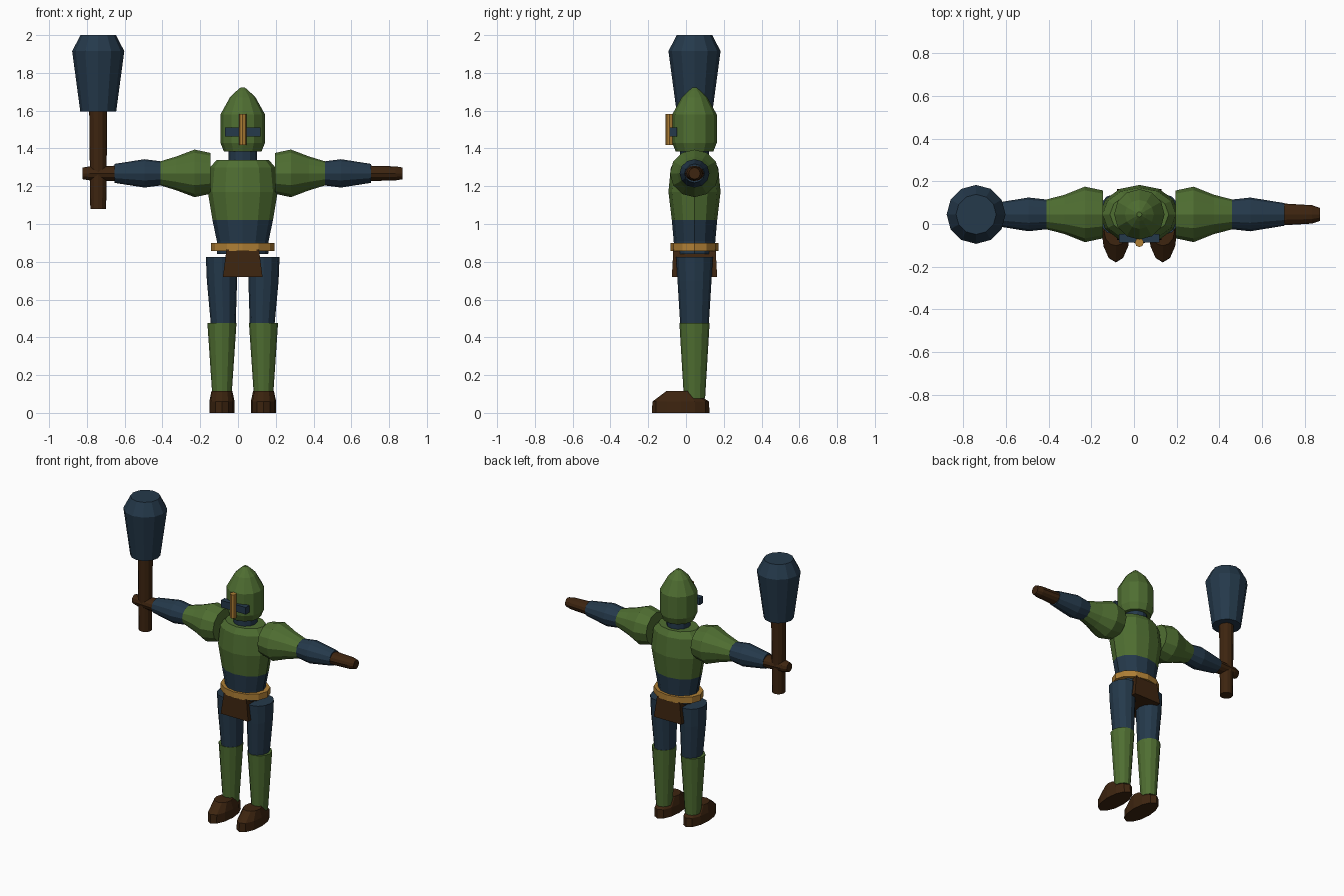
import bpy, bmesh, math
from mathutils import Vector

if "Cube" in bpy.data.objects:
    bpy.data.objects.remove(bpy.data.objects["Cube"])

CX, CY = 0.025, 0.045      # body axis
ARM_Z = 1.268


def material(name, rgb):
    m = bpy.data.materials.new(name)
    m.use_nodes = True
    m.diffuse_color = (*rgb, 1)
    m.node_tree.nodes["Principled BSDF"].inputs["Base Color"].default_value = (*rgb, 1)
    return m


GREEN = material("armour green", (0.078, 0.156, 0.031))
BLUE = material("dark steel blue", (0.018, 0.041, 0.07))
BROWN = material("dark leather", (0.047, 0.018, 0.005))
GOLD = material("dull gold", (0.43, 0.212, 0.036))


def loft(name, rings, mats, origin=(CX, CY, 0), sides=12, axis="z", flip=1, split=None, turn=0):
    """Join rings (position, radius a, radius b, shift a, shift b) along an axis."""
    bm = bmesh.new()
    loops = []
    for ring in rings:
        t, a, b, sa, sb = (list(ring) + [0, 0])[:5]
        loop = []
        for i in range(sides):
            ang = math.tau * i / sides + turn
            p, q = a * math.cos(ang) + sa, b * math.sin(ang) + sb
            v = Vector((p * flip, q, t)) if axis == "z" else Vector((t * flip, p, q))
            loop.append(bm.verts.new(v + Vector(origin)))
        loops.append(loop)
    for low, high in zip(loops, loops[1:]):
        for i in range(sides):
            j = (i + 1) % sides
            bm.faces.new((low[i], low[j], high[j], high[i]))
    bm.faces.new(loops[0])
    bm.faces.new(loops[-1])
    bmesh.ops.recalc_face_normals(bm, faces=bm.faces)
    if split is not None:
        for f in bm.faces:
            f.material_index = int(f.calc_center_median().z > split)
    mesh = bpy.data.meshes.new(name)
    bm.to_mesh(mesh)
    bm.free()
    for m in mats:
        mesh.materials.append(m)
    ob = bpy.data.objects.new(name, mesh)
    bpy.context.collection.objects.link(ob)
    return ob


def box(name, low, high, mat):
    """Upright box between two (z, half x, half y) rectangles."""
    r = math.sqrt(2)
    rings = [(z, x * r, y * r) for z, x, y in (low, high)]
    return lambda origin: loft(name, rings, [mat], origin, sides=4, turn=math.pi / 4)


# Torso, waist in blue and breastplate in green
loft("torso", [(0.84, 0.135, 0.108), (0.91, 0.137, 0.11), (1.02, 0.16, 0.12),
               (1.17, 0.185, 0.138), (1.3, 0.172, 0.125), (1.34, 0.138, 0.1)],
     [BLUE, GREEN], split=1.02)
loft("belt", [(0.857, 0.168, 0.127), (0.9, 0.168, 0.127)], [GOLD])
box("loincloth", (0.72, 0.105, 0.12), (0.865, 0.086, 0.112), BROWN)((CX, CY, 0))

# Head
loft("neck", [(1.3, 0.076, 0.076), (1.42, 0.076, 0.076)], [BLUE])
loft("helmet", [(1.385, 0.1, 0.1), (1.43, 0.118, 0.118), (1.58, 0.118, 0.118),
                (1.67, 0.068, 0.068), (1.705, 0.032, 0.032), (1.722, 0.012, 0.012)], [GREEN])
box("visor_slit", (1.462, 0.095, 0.02), (1.51, 0.095, 0.02), BLUE)((CX, -0.067, 0))
loft("nose_guard", [(1.418, 0.021, 0.021), (1.582, 0.021, 0.021)], [GOLD],
     (CX, -0.087, 0), sides=8)

# Limbs, once for each side
for side, word in ((1, "left"), (-1, "right")):
    arm = dict(origin=(CX, CY, ARM_Z), axis="x", flip=side)
    loft(word + "_shoulder_guard", [(0.17, 0.112, 0.108), (0.255, 0.13, 0.126),
                                    (0.35, 0.092, 0.09), (0.435, 0.07, 0.064)], [GREEN], **arm)
    loft(word + "_forearm", [(0.42, 0.068, 0.062), (0.52, 0.079, 0.075),
                             (0.68, 0.053, 0.05)], [BLUE], **arm)
    loft(word + "_hand", [(0.66, 0.052, 0.041), (0.81, 0.043, 0.037),
                          (0.847, 0.03, 0.031)], [BROWN], **arm)

    leg = dict(origin=(CX + side * 0.11, CY, 0), flip=side)
    loft(word + "_thigh", [(0.44, 0.064, 0.074, -0.008), (0.7, 0.08, 0.09),
                           (0.825, 0.085, 0.097)], [BLUE], **leg)
    loft(word + "_shin_guard", [(0.075, 0.05, 0.056), (0.475, 0.077, 0.08)], [GREEN], **leg)
    loft(word + "_foot", [(0, 0.067, 0.152, 0, -0.073), (0.06, 0.067, 0.15, 0, -0.073),
                          (0.117, 0.055, 0.067, 0, -0.08)], [BROWN], **leg)

# Club held upright in the right hand
CLUB = (-0.74, CY, 0)
loft("club_handle", [(1.08, 0.042, 0.042), (1.62, 0.048, 0.048)], [BROWN], CLUB)
loft("club_head", [(1.595, 0.095, 0.095), (1.915, 0.138, 0.138), (2.0, 0.094, 0.094)],
     [BLUE], CLUB)
